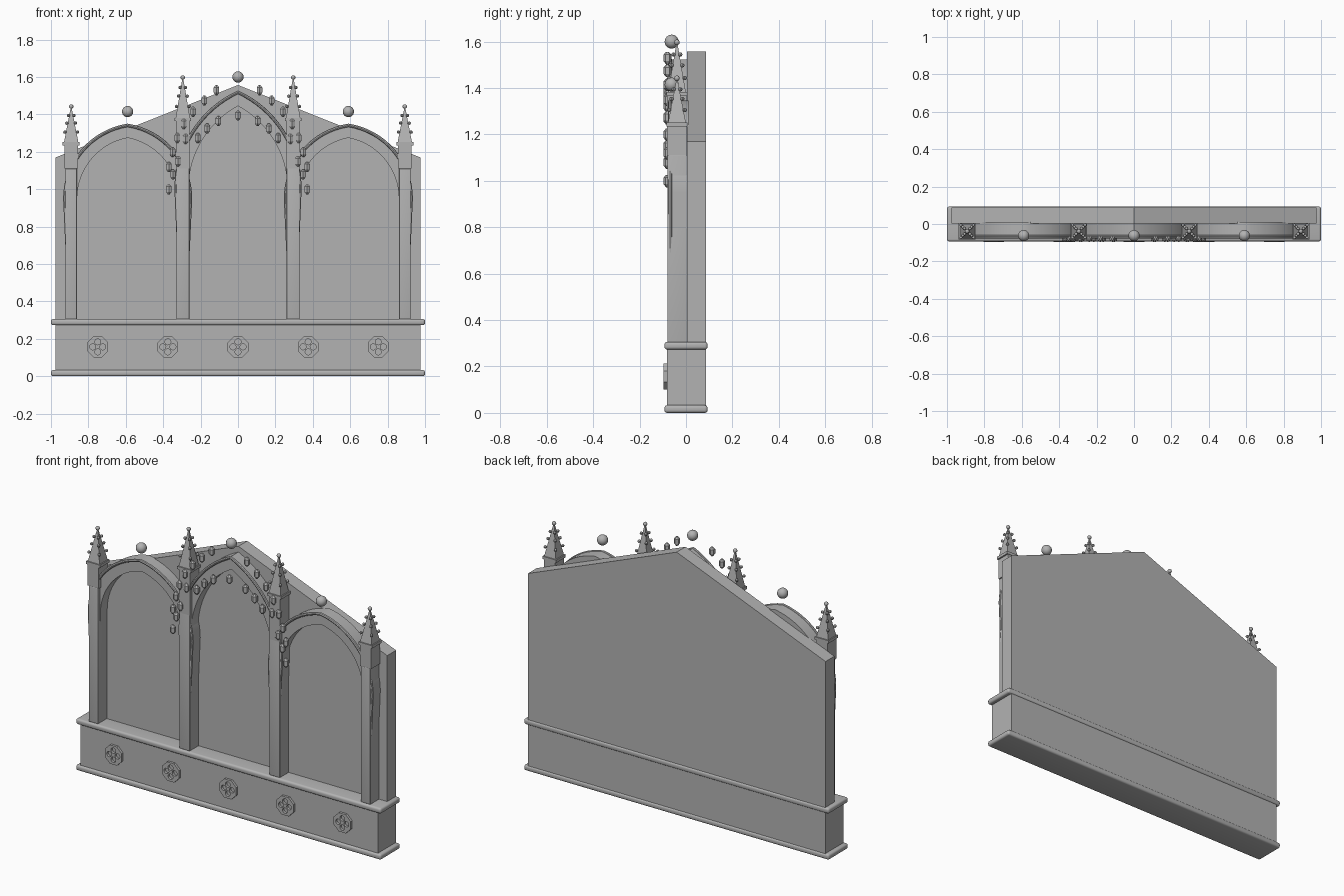
import bpy, bmesh, math
from mathutils import Matrix, Vector

if "Cube" in bpy.data.objects:
    bpy.data.objects.remove(bpy.data.objects["Cube"])

stone = bpy.data.materials.new("grey stone")
stone.diffuse_color = (0.45, 0.45, 0.45, 1)
stone.use_nodes = True
stone.node_tree.nodes["Principled BSDF"].inputs["Base Color"].default_value = stone.diffuse_color


def finish(name, bm):
    bmesh.ops.recalc_face_normals(bm, faces=bm.faces)
    me = bpy.data.meshes.new(name)
    bm.to_mesh(me)
    bm.free()
    me.materials.append(stone)
    ob = bpy.data.objects.new(name, me)
    bpy.context.collection.objects.link(ob)
    return ob


def add_box(bm, x, y, z):
    """Box from (min, max) pairs."""
    size = [b - a for a, b in (x, y, z)]
    mid = [(a + b) / 2 for a, b in (x, y, z)]
    m = Matrix.Translation(mid) @ Matrix.Diagonal((*size, 1))
    return bmesh.ops.create_cube(bm, size=1, matrix=m)["verts"]


def box(name, x, y, z, bevel=0):
    bm = bmesh.new()
    add_box(bm, x, y, z)
    if bevel:
        bmesh.ops.bevel(bm, geom=bm.edges[:], offset=bevel, segments=4,
                        profile=0.5, affect='EDGES')
    return finish(name, bm)


def prism(name, pts, y0, y1):
    """Extrude an x-z outline from y0 to y1."""
    bm = bmesh.new()
    f = bm.faces.new([bm.verts.new((x, y0, z)) for x, z in pts])
    r = bmesh.ops.extrude_face_region(bm, geom=[f])
    bmesh.ops.translate(bm, vec=(0, y1 - y0, 0),
                        verts=[v for v in r["geom"] if isinstance(v, bmesh.types.BMVert)])
    return finish(name, bm)


def add_ball(bm, p, r, seg=12):
    bmesh.ops.create_uvsphere(bm, u_segments=seg, v_segments=seg // 2 + 2, radius=r,
                              matrix=Matrix.Translation(p))


def curve_mesh(name, cu):
    """Turn a curve into a mesh object."""
    tmp = bpy.data.objects.new("tmp", cu)
    bpy.context.collection.objects.link(tmp)
    bpy.context.view_layer.update()
    dg = bpy.context.evaluated_depsgraph_get()
    me = bpy.data.meshes.new_from_object(tmp.evaluated_get(dg))
    bpy.data.objects.remove(tmp)
    me.materials.clear()
    me.materials.append(stone)
    ob = bpy.data.objects.new(name, me)
    bpy.context.collection.objects.link(ob)
    return ob


def add_spline(cu, pts, closed):
    s = cu.splines.new('POLY')
    s.points.add(len(pts) - 1)
    for p, co in zip(s.points, pts):
        p.co = (*co, 1)
    s.use_cyclic_u = closed


# Plinth with rounded rails, and the gabled back panel
box("plinth", (-.975, .975), (-.082, .087), (.005, .3))
box("bottom_rail", (-1, 1), (-.093, .093), (0, .033), .012)
box("top_rail", (-1, 1), (-.093, .093), (.273, .306), .012)
prism("back_panel", [(-.975, .29), (.975, .29), (.975, 1.17), (0, 1.557), (-.975, 1.17)],
      .004, .087)


# Pointed arches
def arch_line(cx, a, spring, r, off, foot, n=16):
    """Two-centred arch outline, left foot to right foot, as (x, z)."""
    c, R = r - a, r + off
    end = math.acos(c / R)
    left = [(-foot, .3)]
    for i in range(n + 1):
        t = math.pi - (math.pi - (math.pi - end)) * i / n
        left.append((c + R * math.cos(t), spring + R * math.sin(t)))
    left[-1] = (0, left[-1][1])
    return [(cx + x, z) for x, z in left] + [(cx - x, z) for x, z in left[-2::-1]]


def arch(name, cx, a, spring, r):
    inner = arch_line(cx, a, spring, r, 0, a + .01)
    outer = arch_line(cx, a, spring, r, .07, a + .04)
    prism(name + "_arch", inner + outer[::-1], -.06, .01)
    cu = bpy.data.curves.new(name, 'CURVE')
    cu.dimensions = '3D'
    cu.bevel_depth, cu.bevel_resolution, cu.use_fill_caps = .009, 2, True
    line = arch_line(cx, a, spring, r, .066, a + .036)
    add_spline(cu, [(x, -.068, z) for x, z in line], False)
    curve_mesh(name + "_arch_moulding", cu)


arch("left", -.59, .27, .95, .33)
arch("right", .59, .27, .95, .33)
arch("centre", 0, .265, 1.0, .506)


# Piers topped with pinnacles
def pinnacle(name, x, z0, z1, z2, ztop):
    """z0 shaft foot, z1 cap, z2 spire foot, ztop spire tip."""
    y = -.039
    bm = bmesh.new()
    add_box(bm, (x - .036, x + .036), (y - .042, y + .042), (z0, z1))
    add_box(bm, (x - .045, x + .045), (y - .045, y + .045), (z1, z2))
    h = ztop - z2
    bmesh.ops.create_cone(bm, cap_ends=True, segments=4, radius1=.054, radius2=.005, depth=h,
                          matrix=Matrix.Translation((x, y, z2 + h / 2))
                          @ Matrix.Rotation(math.pi / 4, 4, 'Z'))
    add_ball(bm, (x, y, ztop + .012), .012)
    for f in (.3, .57, .8):          # small knobs up the four corners
        d = .038 * (1 - f) + .007
        for sx in (-1, 1):
            for sy in (-1, 1):
                add_ball(bm, (x + sx * d, y + sy * d, z2 + h * f), .009, 8)
    finish(name, bm)


for side, s in (("left", -1), ("right", 1)):
    xo, xi = s * .892, s * .295
    box(side + "_outer_pier", (xo - .031, xo + .031), (-.08, .006), (.305, 1.11), .004)
    box(side + "_inner_pier", (xi - .035, xi + .035), (-.08, .006), (.305, 1.12), .004)
    pinnacle(side + "_outer_pinnacle", xo, 1.11, 1.235, 1.252, 1.43)
    pinnacle(side + "_inner_pinnacle", xi, 1.11, 1.365, 1.382, 1.585)

# Ball finials over the arch tips
for name, x, z in (("left", -.59, 1.415), ("right", .59, 1.415), ("centre", 0, 1.6)):
    bm = bmesh.new()
    add_ball(bm, (x, -.062, z), .03, 20)
    finish(name + "_ball_finial", bm)

# Crockets: two rows of small pointed buds around the centre arch
outer_row = [(.115, 1.53), (.18, 1.475), (.24, 1.415), (.29, 1.35),
             (.325, 1.275), (.35, 1.2), (.37, 1.12), (.37, 1.0)]
inner_row = [(.105, 1.365), (.165, 1.325), (.215, 1.275), (.28, 1.27),
             (.32, 1.15), (.348, 1.08)]
buds = [(s * x, z) for x, z in outer_row + inner_row for s in (-1, 1)] + [(0, 1.395)]
bm = bmesh.new()
for x, z in buds:
    rings = []
    for r, dz in ((.006, -.028), (.017, -.014), (.017, .014), (.006, .026)):
        rings.append([bm.verts.new((x + r * math.cos(k * math.pi / 3 + .5236),
                                    -.08 + r * math.sin(k * math.pi / 3 + .5236), z + dz))
                      for k in range(6)])
    for lo, hi in zip(rings, rings[1:]):
        for k in range(6):
            bm.faces.new((lo[k], lo[k - 1], hi[k - 1], hi[k]))
    bm.faces.new(rings[0])
    bm.faces.new(rings[-1])
finish("crockets", bm)


# Octagonal rosettes pierced by four round holes
def circle(cx, cy, r, n, turn=0):
    return [(cx + r * math.cos(turn + 2 * math.pi * k / n),
             cy + r * math.sin(turn + 2 * math.pi * k / n), 0) for k in range(n)]


for i in range(5):
    cu = bpy.data.curves.new("rosette", 'CURVE')
    cu.dimensions, cu.fill_mode, cu.extrude = '2D', 'BOTH', .009
    add_spline(cu, circle(0, 0, .06, 8, math.pi / 8), True)
    for k in range(4):
        t = k * math.pi / 2
        add_spline(cu, circle(.027 * math.cos(t), .027 * math.sin(t), .016, 16), True)
    ob = curve_mesh("rosette_%d" % (i + 1), cu)
    ob.data.transform(Matrix.Translation((.375 * (i - 2), -.087, .157))
                      @ Matrix.Rotation(math.pi / 2, 4, 'X'))

# Smooth rounded parts, keep hard edges
for ob in bpy.context.scene.objects:
    ob.select_set(True)
    bpy.context.view_layer.objects.active = ob
bpy.ops.object.shade_smooth_by_angle(angle=math.radians(32))
